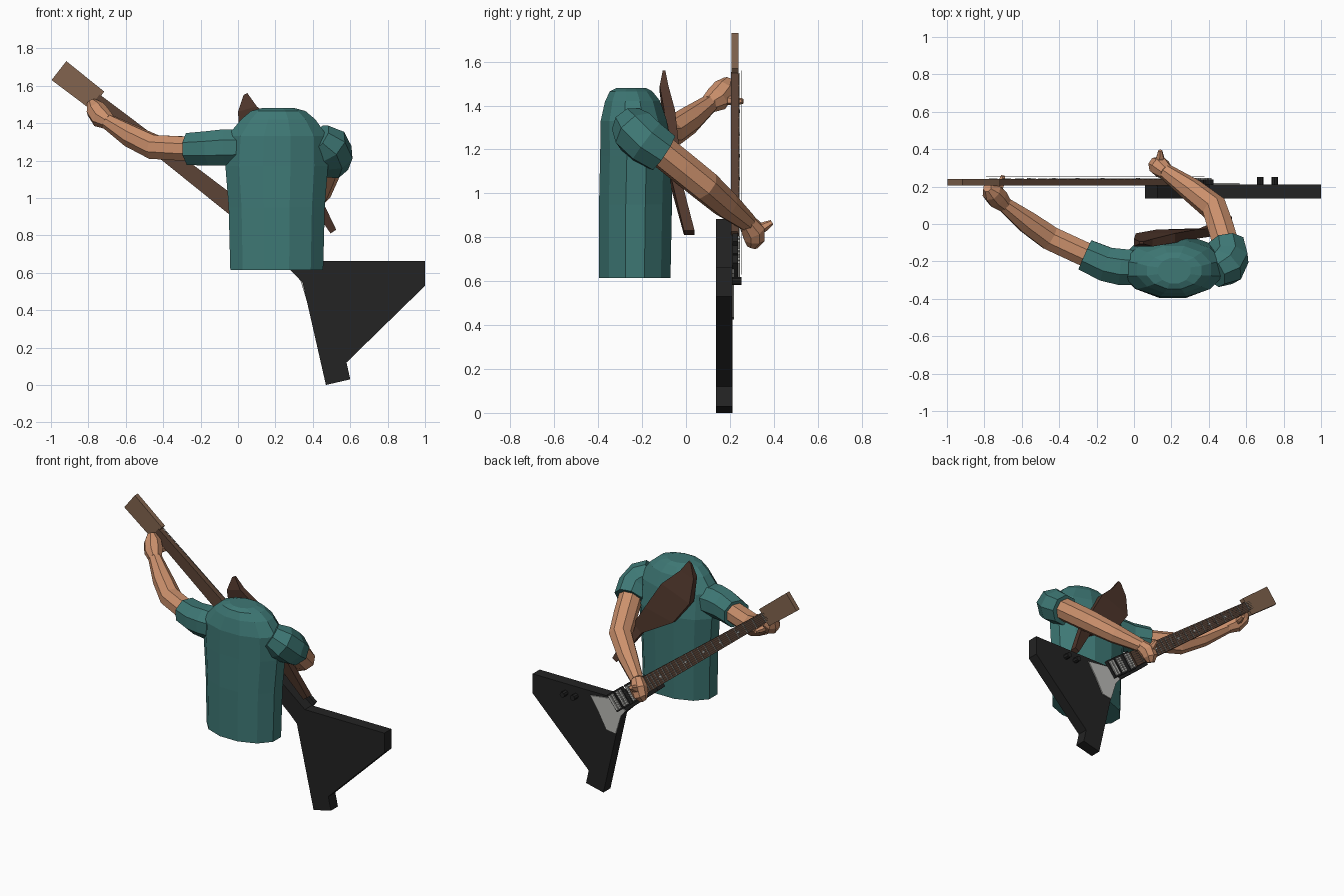
import bpy, bmesh, math
from mathutils import Vector

if "Cube" in bpy.data.objects:
    bpy.data.objects.remove(bpy.data.objects["Cube"])

def mat(name, r, g, b):
    m = bpy.data.materials.new(name)
    lin = [((c / 255 + 0.055) / 1.055) ** 2.4 if c > 10 else c / 3294 for c in (r, g, b)]
    m.diffuse_color = (*lin, 1)
    m.use_nodes = True
    m.node_tree.nodes["Principled BSDF"].inputs["Base Color"].default_value = m.diffuse_color
    return m

TEAL = mat("teal_cloth", 62, 120, 117)
SKIN = mat("skin", 203, 144, 108)
BLACK = mat("black_paint", 35, 35, 35)
NECK = mat("neck_wood", 92, 68, 54)
HEAD = mat("headstock_wood", 130, 100, 78)
STRAP = mat("strap_leather", 80, 55, 44)
GREY = mat("light_grey", 186, 186, 182)
METAL = mat("string_metal", 150, 148, 142)

def finish(name, bm, material):
    bmesh.ops.recalc_face_normals(bm, faces=bm.faces)
    me = bpy.data.meshes.new(name)
    bm.to_mesh(me)
    bm.free()
    me.materials.append(material)
    ob = bpy.data.objects.new(name, me)
    bpy.context.collection.objects.link(ob)
    return ob

def skin_rings(bm, rings):
    """Bridge closed rings of points and cap both ends."""
    vs = [[bm.verts.new(p) for p in r] for r in rings]
    n = len(vs[0])
    for a, b in zip(vs, vs[1:]):
        for i in range(n):
            bm.faces.new((a[i], a[(i + 1) % n], b[(i + 1) % n], b[i]))
    bm.faces.new(vs[0])
    bm.faces.new(vs[-1])

def tube(name, pts, material, sides=8):
    """Limb through (x, y, z, radius) points."""
    bm = bmesh.new()
    P = [Vector(p[:3]) for p in pts]
    rings = []
    side = None
    for i, p in enumerate(P):
        t = (P[min(i + 1, len(P) - 1)] - P[max(i - 1, 0)]).normalized()
        ref = side if side else t.cross(Vector((0, 0, 1)))
        side = (ref - t * ref.dot(t)).normalized()
        up = side.cross(t)
        ring = []
        for k in range(sides):
            a = 2 * math.pi * (k + 0.5) / sides
            ring.append(p + (side * math.cos(a) + up * math.sin(a)) * pts[i][3])
        rings.append(ring)
    skin_rings(bm, rings)
    return finish(name, bm, material)

def prism(bm, outline, y0, y1):
    """Extrude an x-z outline along y."""
    skin_rings(bm, [[(x, y, z) for x, z in outline] for y in (y0, y1)])

def plate(name, outline, y0, y1, material):
    bm = bmesh.new()
    prism(bm, outline, y0, y1)
    return finish(name, bm, material)

# guitar axis: a runs along the neck to the headstock, w across it
O, D, N = Vector((0.10, 0.858)), Vector((-0.789, 0.614)), Vector((0.614, 0.789))

def G(a, w):
    return tuple(O + D * a + N * w)

def bar(a0, a1, w0, w1=None, off0=0, off1=None):
    """Outline of a tapered bar lying along the neck axis."""
    w1 = w0 if w1 is None else w1
    off1 = off0 if off1 is None else off1
    return [G(a0, off0 - w0), G(a0, off0 + w0), G(a1, off1 + w1), G(a1, off1 - w1)]

# torso
bm = bmesh.new()
rings = []
for z, cx, cy, rx, ry in [(0.615, .207, -.233, .257, .168), (0.95, .207, -.23, .266, .172),
                          (1.17, .207, -.225, .284, .172), (1.33, .21, -.238, .277, .156),
                          (1.42, .215, -.243, .205, .13), (1.465, .215, -.25, .15, .1),
                          (1.48, .215, -.25, .09, .07)]:
    rings.append([(cx + rx * math.cos(math.radians(15 + 30 * k)),
                   cy + ry * math.sin(math.radians(15 + 30 * k)), z) for k in range(12)])
skin_rings(bm, rings)
finish("shirt_torso", bm, TEAL)

# fretting arm
tube("fretting_sleeve", [(.03, -.235, 1.27, .10), (-.07, -.23, 1.27, .105),
                         (-.15, -.215, 1.265, .10), (-.262, -.165, 1.262, .092)], TEAL)
tube("fretting_arm", [(-.2, -.19, 1.262, .07), (-.31, -.14, 1.265, .07), (-.45, -.075, 1.272, .07),
                      (-.57, .01, 1.33, .064), (-.70, .11, 1.41, .042)], SKIN)
tube("fretting_hand", [(-.69, .10, 1.405, .042), (-.73, .14, 1.43, .06),
                       (-.762, .175, 1.475, .055), (-.785, .195, 1.515, .025)], SKIN)
tube("fretting_thumb", [(-.73, .16, 1.43, .024), (-.71, .22, 1.42, .02), (-.70, .26, 1.42, .012)], SKIN, 6)

# strumming arm
tube("strumming_sleeve", [(.43, -.26, 1.32, .085), (.485, -.23, 1.28, .11),
                          (.508, -.18, 1.235, .11), (.495, -.105, 1.185, .1)], TEAL)
tube("strumming_arm", [(.495, -.12, 1.2, .075), (.465, -.02, 1.12, .075), (.43, .085, 1.035, .074),
                       (.31, .18, .95, .065), (.17, .28, .868, .043)], SKIN)
tube("strumming_hand", [(.175, .275, .872, .042), (.14, .305, .83, .056),
                        (.122, .31, .79, .05), (.11, .3, .758, .026)], SKIN)
tube("strumming_fingers", [(.13, .32, .83, .026), (.14, .36, .85, .022), (.14, .392, .868, .012)], SKIN, 6)

# shoulder strap: cross-sections from the shoulder down to the hip
bm = bmesh.new()
rings = []
for (xa, za), (xb, zb), y, t in [((.03, 1.55), (.05, 1.56), -.10, .006), ((0, 1.46), (.10, 1.49), -.10, .02),
                                 ((.01, 1.30), (.22, 1.38), -.075, .025), ((.12, 1.15), (.33, 1.2), -.055, .025),
                                 ((.35, 1.02), (.41, 1.07), -.045, .022), ((.495, .81), (.525, .83), .015, .024)]:
    rings.append([(xa, y - t, za), (xb, y - t, zb), (xb, y + t, zb), (xa, y + t, za)])
skin_rings(bm, rings)
finish("shoulder_strap", bm, STRAP)

# guitar body with two horns and a neck heel
plate("guitar_body", [(.47, 0), (.6, .03), (.58, .12), (1, .53), (1, .662), (.405, .662),
                      (.125, .883), (.06, .80), (.29, .605), (.345, .55)], .137, .212, BLACK)
plate("pickguard", [(.41, .655), (.565, .635), (.50, .535), (.445, .435), (.375, .425),
                    (.335, .555), (.30, .60)], .212, .219, GREY)

# neck, fretboard and headstock
plate("guitar_neck", bar(-.12, 1.09, .052, .033), .205, .235, NECK)
plate("fretboard", bar(-.13, 1.08, .050, .032), .235, .241, NECK)
plate("headstock", bar(1.08, 1.34, .060, .064), .207, .24, HEAD)

# frets at shrinking spacing, and the nut
bm = bmesh.new()
for k in range(22):
    a = 1.08 - 1.62 * (1 - 2 ** (-k / 12))
    w = .032 + .018 * (1.08 - a) / 1.21
    prism(bm, bar(a - .003, a + .003, w), .241, .244)
finish("frets", bm, METAL)

# position dots
bm = bmesh.new()
for a in (.84, .67, .51, .34, .10):
    c = G(a, 0)
    prism(bm, [(c[0] + .010 * math.cos(i * math.pi / 3), c[1] + .010 * math.sin(i * math.pi / 3))
               for i in range(6)], .241, .246)
finish("fret_dots", bm, GREY)

# strings
bm = bmesh.new()
for i in range(6):
    s = (i - 2.5) / 2.5
    prism(bm, bar(-.32, 1.11, .0014, .0014, s * .038, s * .025), .252, .255)
finish("strings", bm, METAL)

# pickups and bridge, each with a pale cover strip
for name, a in (("bridge", -.335), ("bridge_pickup", -.265), ("neck_pickup", -.175)):
    plate(name + "_base", bar(a - .03, a + .03, .062), .212, .238, BLACK)
    bm = bmesh.new()
    for da in (-.013, .013):
        prism(bm, bar(a + da - .009, a + da + .009, .052), .238, .246)
    finish(name + "_covers", bm, GREY)

# control knobs
bm = bmesh.new()
for x, z in ((.675, .60), (.752, .60)):
    prism(bm, [(x + .018 * math.cos(i * math.pi / 4), z + .018 * math.sin(i * math.pi / 4))
               for i in range(8)], .205, .252)
finish("control_knobs", bm, BLACK)
